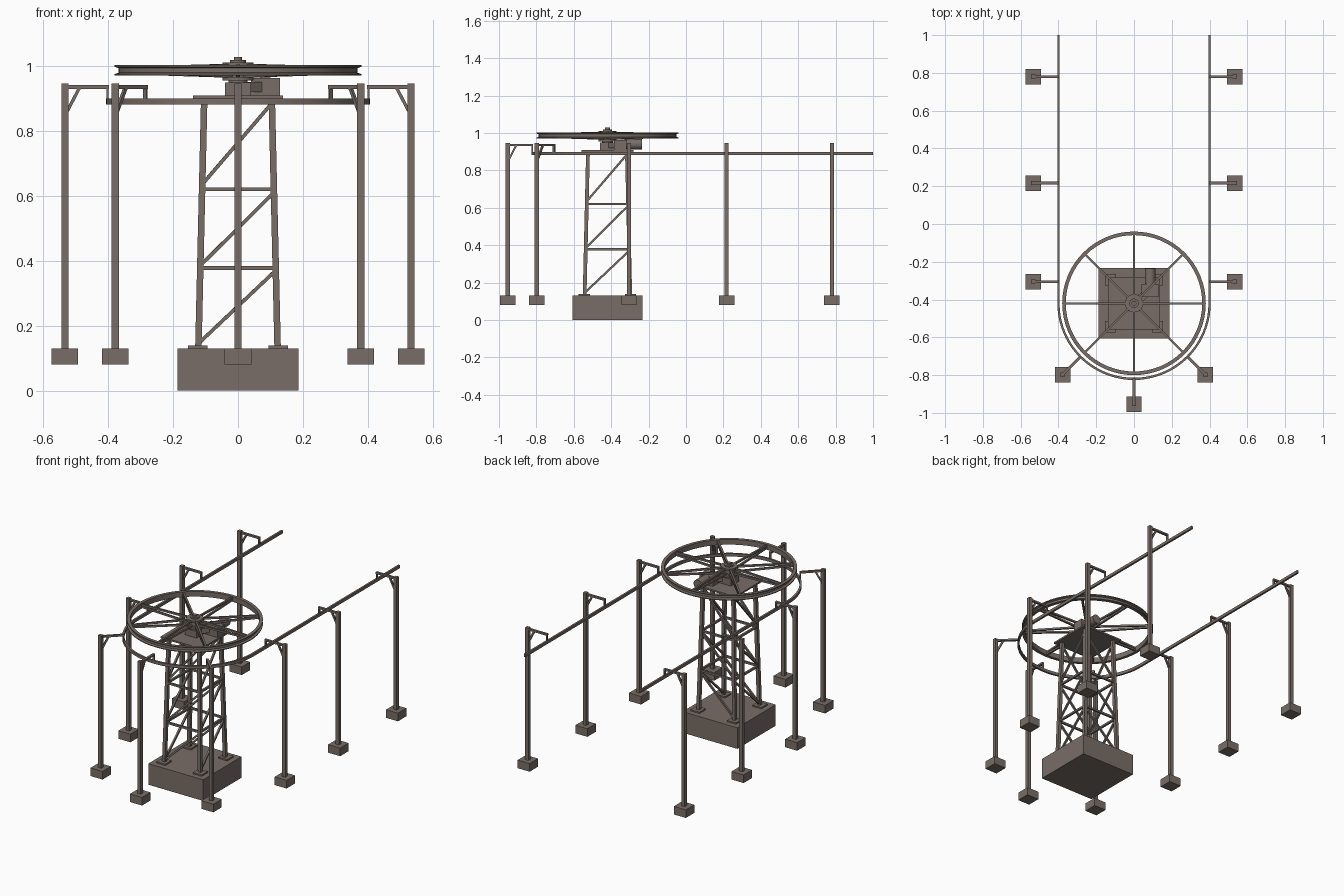
import bpy, bmesh, math
from mathutils import Vector, Matrix

if "Cube" in bpy.data.objects:
    bpy.data.objects.remove(bpy.data.objects["Cube"])

CY = -0.42                      # centre of the wheel and tower in y
mat = bpy.data.materials.new("weathered steel and concrete")
mat.diffuse_color = (0.19, 0.155, 0.135, 1)
mat.use_nodes = True
mat.node_tree.nodes["Principled BSDF"].inputs["Base Color"].default_value = mat.diffuse_color


def finish(name, bm, smooth=False):
    bmesh.ops.recalc_face_normals(bm, faces=bm.faces)
    me = bpy.data.meshes.new(name)
    bm.to_mesh(me)
    bm.free()
    me.materials.append(mat)
    ob = bpy.data.objects.new(name, me)
    bpy.context.collection.objects.link(ob)
    if smooth:
        bpy.ops.object.select_all(action='DESELECT')
        ob.select_set(True)
        bpy.context.view_layer.objects.active = ob
        bpy.ops.object.shade_smooth_by_angle(angle=math.radians(35))
    return ob


def box(bm, c, s, rot=0):
    m = Matrix.Translation(c) @ Matrix.Rotation(rot, 4, 'Z') @ Matrix.Diagonal((*s, 1))
    bmesh.ops.create_cube(bm, size=1, matrix=m)


def bar(bm, a, b, w, h=None):
    # rectangular bar from a to b, width w sideways and h upwards
    a, b = Vector(a), Vector(b)
    d = (b - a).normalized()
    side = Vector((1, 0, 0)) if abs(d.z) > 0.97 else d.cross(Vector((0, 0, 1))).normalized()
    up = side.cross(d)
    m = Matrix((side * w, d * (b - a).length, up * (h or w))).transposed().to_4x4()
    bmesh.ops.create_cube(bm, size=1, matrix=Matrix.Translation((a + b) / 2) @ m)


def cyl(bm, a, b, r, n=24):
    a, b = Vector(a), Vector(b)
    q = (b - a).to_track_quat('Z', 'Y').to_matrix().to_4x4()
    bmesh.ops.create_cone(bm, cap_ends=True, segments=n, radius1=r, radius2=r,
                          depth=(b - a).length, matrix=Matrix.Translation((a + b) / 2) @ q)


# concrete base with foot plates
bm = bmesh.new()
box(bm, (0, CY, 0.065), (0.374, 0.374, 0.13))
finish("tower_foundation", bm)

# tower: tapering legs, level bars, diagonals
def half(z):
    return 0.122 - (z - 0.13) / 0.77 * 0.018

bm = bmesh.new()
for sx in (-1, 1):
    for sy in (-1, 1):
        b, t = half(0.13), half(0.9)
        bar(bm, (sx * b, CY + sy * b, 0.13), (sx * t, CY + sy * t, 0.9), 0.02)
        box(bm, (sx * 0.124, CY + sy * 0.124, 0.134), (0.06, 0.06, 0.009))
finish("tower_legs", bm)
bm = bmesh.new()
for s in (-1, 1):
    for z in (0.378, 0.62):
        h = half(z)
        bar(bm, (-h, CY + s * h, z), (h, CY + s * h, z), 0.012)
        bar(bm, (s * h, CY - h, z), (s * h, CY + h, z), 0.012)
    for z0, z1 in ((0.145, 0.37), (0.385, 0.61), (0.635, 0.885)):
        a, b = half(z0), half(z1)
        bar(bm, (-a, CY + s * a, z0), (b, CY + s * b, z1), 0.011)
        bar(bm, (s * a, CY - a, z0), (s * b, CY + b, z1), 0.011)
finish("tower_bracing", bm)

# platform and drive
bm = bmesh.new()
box(bm, (0, CY, 0.903), (0.276, 0.276, 0.01))
finish("top_platform", bm)
bm = bmesh.new()
box(bm, (0, CY, 0.928), (0.08, 0.08, 0.042))
box(bm, (0.085, -0.352, 0.935), (0.09, 0.068, 0.055))
bar(bm, (0.0, CY, 0.935), (0.085, -0.352, 0.935), 0.04, 0.03)
finish("gearbox", bm)
bm = bmesh.new()
cyl(bm, (0.085, -0.33, 0.94), (0.085, -0.235, 0.94), 0.028)
finish("motor", bm, True)

# wheel rim: channel section open outwards
bm = bmesh.new()
prof = [(0.361, 0.970), (0.380, 0.970), (0.380, 0.975), (0.368, 0.979),
        (0.368, 0.993), (0.380, 0.997), (0.380, 1.002), (0.361, 1.002)]
N = 64
rings = [[bm.verts.new((r * math.cos(i * math.tau / N), CY + r * math.sin(i * math.tau / N), z))
          for r, z in prof] for i in range(N)]
for i in range(N):
    p, q = rings[i], rings[(i + 1) % N]
    for j in range(8):
        k = (j + 1) % 8
        bm.faces.new((p[j], q[j], q[k], p[k]))
finish("wheel_rim", bm, True)

# spokes: an upper and a lower rod in each of eight directions
bm = bmesh.new()
for i in range(8):
    d = Vector((math.cos(i * math.pi / 4), math.sin(i * math.pi / 4), 0))
    c = Vector((0, CY, 0))
    for zh, zr in ((1.001, 0.992), (0.969, 0.980)):
        bar(bm, c + d * 0.03 + Vector((0, 0, zh)), c + d * 0.365 + Vector((0, 0, zr)), 0.011)
finish("wheel_spokes", bm)

# hub: stacked discs on the shaft
bm = bmesh.new()
for r, z0, z1 in ((0.03, 0.945, 1.0), (0.048, 0.998, 1.01), (0.048, 0.955, 0.966),
                  (0.025, 1.01, 1.018), (0.013, 1.018, 1.028)):
    cyl(bm, (0, CY, z0), (0, CY, z1), r)
finish("wheel_hub", bm, True)

# U-shaped rail around the wheel
bm = bmesh.new()
path = [((-0.4, 1.0), (-1, 0))]
for i in range(41):
    a = math.pi + math.pi * i / 40
    d = (math.cos(a), math.sin(a))
    path.append(((0.4 * d[0], CY + 0.4 * d[1]), d))
path.append(((0.4, 1.0), (1, 0)))
sec = [(-0.006, 0.881), (0.006, 0.881), (0.006, 0.899), (-0.006, 0.899)]
rings = [[bm.verts.new((p[0] + d[0] * o, p[1] + d[1] * o, z)) for o, z in sec] for p, d in path]
for p, q in zip(rings, rings[1:]):
    for j in range(4):
        k = (j + 1) % 4
        bm.faces.new((p[j], q[j], q[k], p[k]))
bm.faces.new(rings[0])
bm.faces.new(rings[-1])
finish("guide_rail", bm, True)

# support posts: footing, post, arm, hanger and brace
places = [(s * 0.533, y, -s, 0) for s in (-1, 1) for y in (-0.305, 0.217, 0.78)]
k = math.sqrt(0.5)
places += [(s * 0.378, CY - 0.378, -s * k, k) for s in (-1, 1)] + [(0, CY - 0.533, 0, 1)]
for n, (x, y, dx, dy) in enumerate(places):
    def at(u, z):
        return (x + dx * u, y + dy * u, z)
    bm = bmesh.new()
    box(bm, (x, y, 0.105), (0.082, 0.082, 0.05))
    finish(f"post_footing_{n}", bm)
    bm = bmesh.new()
    box(bm, (x, y, 0.5375), (0.022, 0.022, 0.815))
    finish(f"post_{n}", bm)
    bm = bmesh.new()
    bar(bm, at(0, 0.935), at(0.135, 0.935), 0.014, 0.011)
    h = Vector(at(0.131, 0.916))
    box(bm, h, (0.006, 0.014, 0.042), math.atan2(dy, dx))
    bar(bm, at(0.008, 0.862), at(0.044, 0.931), 0.010)
    finish(f"post_arm_{n}", bm)
